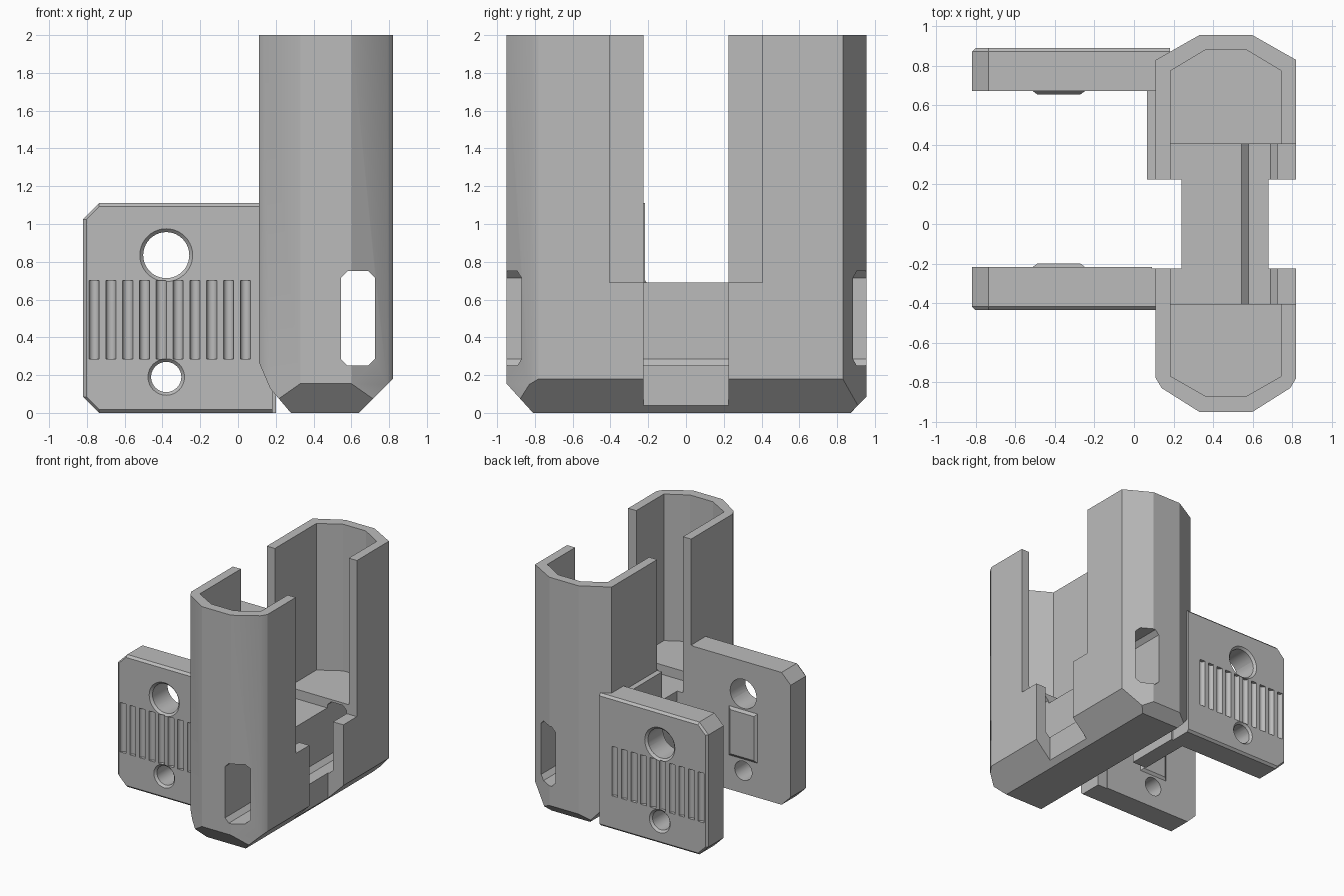
import bpy, bmesh, math
from mathutils import Vector

if "Cube" in bpy.data.objects:
    bpy.data.objects.remove(bpy.data.objects["Cube"])

grey = bpy.data.materials.new("plain_grey")
grey.diffuse_color = (0.5, 0.5, 0.5, 1)
grey.use_nodes = True
grey.node_tree.nodes["Principled BSDF"].inputs["Base Color"].default_value = grey.diffuse_color


def prism(name, pts, axis, a, b):
    """Extrude a 2D outline along an axis: z uses (x,y), y uses (x,z), x uses (y,z)."""
    place = {"z": lambda u, v, w: (u, v, w),
             "y": lambda u, v, w: (u, w, v),
             "x": lambda u, v, w: (w, u, v)}[axis]
    bm = bmesh.new()
    lo = [bm.verts.new(place(u, v, a)) for u, v in pts]
    hi = [bm.verts.new(place(u, v, b)) for u, v in pts]
    bm.faces.new(lo)
    bm.faces.new(hi)
    n = len(pts)
    for i in range(n):
        bm.faces.new((lo[i], lo[(i + 1) % n], hi[(i + 1) % n], hi[i]))
    bmesh.ops.recalc_face_normals(bm, faces=bm.faces)
    return finish(name, bm)


def finish(name, bm):
    mesh = bpy.data.meshes.new(name)
    bm.to_mesh(mesh)
    bm.free()
    mesh.materials.append(grey)
    ob = bpy.data.objects.new(name, mesh)
    bpy.context.collection.objects.link(ob)
    return ob


def rect(u0, u1, v0, v1, c=0.0):
    """Rectangle outline, with corners cut by c when given."""
    if not c:
        return [(u0, v0), (u1, v0), (u1, v1), (u0, v1)]
    return [(u0 + c, v0), (u1 - c, v0), (u1, v0 + c), (u1, v1 - c),
            (u1 - c, v1), (u0 + c, v1), (u0, v1 - c), (u0, v0 + c)]


def box(name, x0, x1, y0, y1, z0, z1):
    return prism(name, rect(x0, x1, y0, y1), "z", z0, z1)


def taper(name, pts_a, pts_b, a, b):
    """Loft along y between two (x,z) outlines of equal length."""
    ob = prism(name, pts_a, "y", a, b)
    n = len(pts_a)
    for i, (x, z) in enumerate(pts_b):
        ob.data.vertices[n + i].co = (x, b, z)
    return ob


def circle(x, z, r, n=40):
    return [(x + r * math.cos(i * math.tau / n), z + r * math.sin(i * math.tau / n)) for i in range(n)]


def fix_normals(ob):
    bm = bmesh.new()
    bm.from_mesh(ob.data)
    bmesh.ops.recalc_face_normals(bm, faces=bm.faces)
    bm.to_mesh(ob.data)
    bm.free()


def boolean(ob, tool, op):
    fix_normals(tool)
    mod = ob.modifiers.new("bool", "BOOLEAN")
    mod.operation, mod.solver, mod.object = op, "EXACT", tool
    bpy.context.view_layer.objects.active = ob
    bpy.ops.object.modifier_apply(modifier=mod.name)
    bpy.data.objects.remove(tool)


# Tall holder: outline with cut corners
outline = [(0.11, -0.78), (0.14, -0.83), (0.33, -0.95), (0.60, -0.95), (0.79, -0.83), (0.82, -0.78),
           (0.82, 0.83), (0.60, 0.955), (0.33, 0.955), (0.11, 0.83)]
holder = prism("holder", outline, "z", 0, 2)

# Sloped underside on all four edges
boolean(holder, prism("side_slopes", [(0.28, 0), (0.64, 0), (0.82, 0.18), (0.83, 0.19), (0.83, 2.1),
        (0.10, 2.1), (0.10, 0.29), (0.11, 0.27), (0.17, 0.13)], "y", -1.1, 1.1), "INTERSECT")
boolean(holder, prism("end_slopes", [(-0.81, 0), (0.87, 0), (0.975, 0.105), (0.975, 2.1),
        (-0.97, 2.1), (-0.97, 0.177)], "x", -0.1, 1.0), "INTERSECT")

# Back block beside the holder
boolean(holder, box("side_block", 0.065, 0.2, 0.225, 0.7, 0, 1.07), "UNION")

# Hollow pocket with a lower middle floor
pocket = [(0.185, -0.77), (0.36, -0.87), (0.57, -0.87), (0.745, -0.77),
          (0.745, 0.775), (0.57, 0.88), (0.36, 0.88), (0.185, 0.775)]
boolean(holder, prism("pocket", pocket, "z", 0.77, 2.2), "DIFFERENCE")
boolean(holder, box("wide_opening", 0.185, 1.0, -0.405, 0.405, 0.69, 2.2), "DIFFERENCE")
boolean(holder, box("left_opening", -0.1, 0.24, -0.225, 0.225, -0.1, 2.2), "DIFFERENCE")
boolean(holder, box("right_notch", 0.68, 1.0, -0.225, 0.225, -0.1, 2.2), "DIFFERENCE")

# Window tunnel running through both ends
boolean(holder, prism("tunnel", rect(0.545, 0.725, 0.25, 0.75, 0.035), "y", -1.1, 1.1), "DIFFERENCE")


def side_plate(name, inner, outer, x_end):
    """Ribbed plate with two holes; the outer face points away from the inner one."""
    s = 1 if outer > inner else -1

    def shape(e):
        return [(-0.735, e), (x_end, e), (x_end, 1.11 - e), (-0.735, 1.11 - e),
                (-0.82 + e, 1.025), (-0.82 + e, 0.085)]
    plate = prism(name, shape(0), "y", inner, outer - 0.018 * s)
    # Bevelled rim on the outer face
    boolean(plate, taper("rim", shape(0), shape(0.018), outer - 0.018 * s, outer), "UNION")
    # Raised pad on the inner face
    boolean(plate, taper("pad", rect(-0.49, -0.27, 0.31, 0.68), rect(-0.525, -0.235, 0.275, 0.715),
                         inner - 0.016 * s, inner + 0.01 * s), "UNION")
    # Holes with countersunk outer edges
    for z, r, edge in ((0.835, 0.122, 0.14), (0.19, 0.08, 0.096)):
        boolean(plate, prism("hole", circle(-0.38, z, r), "y", inner - 0.1 * s, outer + 0.1 * s), "DIFFERENCE")
        boolean(plate, taper("sink", circle(-0.38, z, r - 0.002), circle(-0.38, z, edge + 0.01),
                             outer - 0.02 * s, outer + 0.01 * s), "DIFFERENCE")
    # Row of rounded grip grooves
    for i in range(10):
        x = -0.762 + i * 0.089
        groove = [(x + 0.027 * math.cos(t * math.tau / 16), outer + 0.027 * math.sin(t * math.tau / 16))
                  for t in range(16)]
        boolean(plate, prism("groove", groove, "z", 0.285, 0.70), "DIFFERENCE")
    return plate


front_plate = side_plate("front_plate", -0.217, -0.435, 0.182)
back_plate = side_plate("back_plate", 0.672, 0.89, 0.182)

# The plates' buried ends merge with the holder
for ob in (front_plate, back_plate):
    boolean(holder, ob, "UNION")
boolean(holder, box("left_opening", 0.09, 0.24, -0.225, 0.225, -0.1, 2.2), "DIFFERENCE")

bpy.ops.object.select_all(action="DESELECT")
holder.select_set(True)
bpy.context.view_layer.objects.active = holder
bpy.ops.object.shade_smooth_by_angle(angle=math.radians(28))
